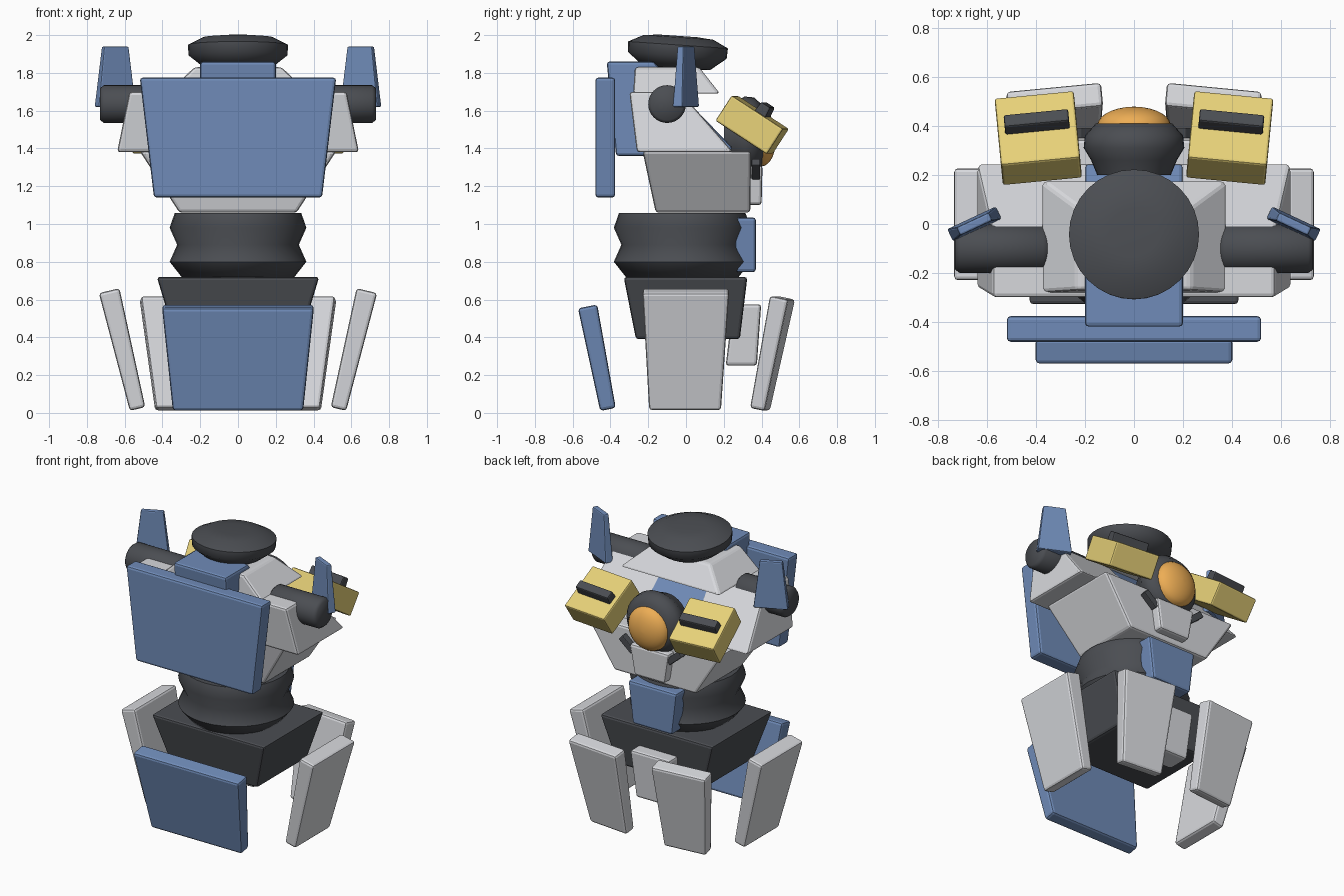
import bpy, bmesh
from math import radians, cos, sin, pi
from mathutils import Matrix, Euler, Vector

if "Cube" in bpy.data.objects:
    bpy.data.objects.remove(bpy.data.objects["Cube"])


def material(name, rgb):
    m = bpy.data.materials.new(name)
    m.diffuse_color = (*rgb, 1)
    m.use_nodes = True
    m.node_tree.nodes["Principled BSDF"].inputs["Base Color"].default_value = m.diffuse_color
    return m


BLUE = material("blue", (0.16, 0.26, 0.48))
DARK = material("dark_grey", (0.07, 0.075, 0.085))
WHITE = material("light_grey", (0.68, 0.69, 0.72))
YELLOW = material("yellow", (0.80, 0.64, 0.19))
ORANGE = material("orange", (0.85, 0.42, 0.09))


def finish(name, bm, mat, loc, rot, mirror, bevel=0.0, smooth=False):
    """Bake the placement into the mesh, so mirroring works about x = 0."""
    bm.transform(Matrix.Translation(loc) @ Euler([radians(a) for a in rot]).to_matrix().to_4x4())
    bmesh.ops.recalc_face_normals(bm, faces=bm.faces[:])
    for f in bm.faces:
        f.smooth = smooth
    me = bpy.data.meshes.new(name)
    bm.to_mesh(me)
    bm.free()
    me.materials.append(mat)
    ob = bpy.data.objects.new(name, me)
    bpy.context.collection.objects.link(ob)
    if bevel:
        b = ob.modifiers.new("bevel", 'BEVEL')
        b.width, b.segments, b.limit_method = bevel, 2, 'ANGLE'
    if mirror:
        ob.modifiers.new("mirror", 'MIRROR').use_mirror_merge = False
    return ob


def block(name, mat, z0, bot, z1, top, loc=(0, 0, 0), rot=(0, 0, 0), mirror=False, bevel=0.016):
    """Tapered box between two rectangles (x0, x1, y0, y1)."""
    bm = bmesh.new()
    rings = []
    for z, (x0, x1, y0, y1) in ((z0, bot), (z1, top)):
        rings.append([bm.verts.new(p) for p in ((x0, y0, z), (x1, y0, z), (x1, y1, z), (x0, y1, z))])
    a, b = rings
    bm.faces.new(a)
    bm.faces.new(b)
    for i in range(4):
        j = (i + 1) % 4
        bm.faces.new((a[i], a[j], b[j], b[i]))
    return finish(name, bm, mat, loc, rot, mirror, bevel)


def lathe(name, mat, profile, loc=(0, 0, 0), rot=(0, 0, 0), mirror=False, n=32):
    """Closed turned body from (radius, z) points, axis along local z."""
    bm = bmesh.new()
    rings = [[bm.verts.new((r * cos(2 * pi * i / n), r * sin(2 * pi * i / n), z)) for i in range(n)]
             for r, z in profile]
    for a, b in zip(rings, rings[1:]):
        for i in range(n):
            j = (i + 1) % n
            bm.faces.new((a[i], a[j], b[j], b[i]))
    bm.faces.new(rings[0])
    bm.faces.new(rings[-1])
    ob = finish(name, bm, mat, loc, rot, mirror, smooth=True)
    bpy.ops.object.select_all(action='DESELECT')
    ob.select_set(True)
    bpy.context.view_layer.objects.active = ob
    bpy.ops.object.shade_smooth_by_angle(angle=radians(55))
    return ob


def extrude_side(name, mat, outline, half, bevel=0.016):
    """Solid from a (y, z) outline, extruded to x = +-half."""
    bm = bmesh.new()
    f = bm.faces.new([bm.verts.new((-half, y, z)) for y, z in outline])
    ext = bmesh.ops.extrude_face_region(bm, geom=[f])
    bmesh.ops.translate(bm, vec=Vector((2 * half, 0, 0)),
                        verts=[v for v in ext["geom"] if isinstance(v, bmesh.types.BMVert)])
    return finish(name, bm, mat, (0, 0, 0), (0, 0, 0), False, bevel)


# Neck disc and flared collar
lathe("neck_disc", DARK, [(0.12, -0.085), (0.18, -0.08), (0.262, -0.015), (0.265, 0.04),
                          (0.185, 0.08), (0.10, 0.088)], (0, -0.045, 1.908), (-4, 0, 0))
block("collar", WHITE, 1.69, (-0.38, 0.38, -0.28, 0.18), 1.83, (-0.23, 0.23, -0.27, 0.07))

# Torso: blue core, shoulder blocks, tapered abdomen
extrude_side("chest_core", BLUE, [(-0.42, 1.86), (-0.17, 1.86), (-0.03, 1.69), (0.25, 1.40),
                                  (0.20, 1.36), (-0.37, 1.36)], 0.2)
block("shoulder_block", WHITE, 1.38, (0.17, 0.64, -0.26, 0.25), 1.70, (0.17, 0.575, -0.30, -0.03), mirror=True)
block("abdomen", WHITE, 1.06, (-0.31, 0.31, -0.16, 0.34), 1.385, (-0.52, 0.52, -0.23, 0.345))
block("front_plate", BLUE, 1.14, (-0.445, 0.445, -0.48, -0.375), 1.775, (-0.52, 0.52, -0.48, -0.375))

# Shoulder sleeves and fins
lathe("shoulder_sleeve", DARK, [(0.06, 0.33), (0.1, 0.37), (0.1, 0.71), (0.085, 0.73)],
      (0, -0.10, 1.635), (0, 90, 0), True)
block("shoulder_fin", BLUE, 1.62, (-0.11, 0.11, -0.028, 0.028), 1.94, (-0.072, 0.072, -0.018, 0.018),
      (0.65, 0, 0), (0, 0, -25), True, 0.008)

# Eye housing and lens on the +y side
lathe("eye_housing", DARK, [(0.15, 0.20), (0.175, 0.26), (0.205, 0.31), (0.2, 0.36), (0.155, 0.41)],
      (0, 0, 1.47), (-90, 0, 0))
lathe("eye_lens", ORANGE, [(0.15 * cos(a * pi / 14), 0.40 + 0.078 * sin(a * pi / 14))
                           for a in range(7)] + [(0.004, 0.478)], (0, 0, 1.455), (-90, 0, 0))
block("chin_guard", WHITE, 1.10, (-0.115, 0.115, 0.32, 0.40), 1.31, (-0.15, 0.15, 0.31, 0.405))
block("chin_pin", DARK, -0.06, (-0.022, 0.022, -0.022, 0.022), 0.06, (-0.022, 0.022, -0.022, 0.022),
      (0.18, 0.37, 1.29), (0, 50, 0), True, 0.005)

# Yellow vent boxes with dark bars
VENT, TILT = (0.39, 0.35, 1.525), (-33, 0, -5.5)
vent = (-0.162, 0.162, -0.163, 0.163)
block("vent_box", YELLOW, -0.08, vent, 0.08, vent, VENT, TILT, True, 0.01)
block("vent_bar", DARK, 0.07, (-0.132, 0.132, -0.02, 0.05), 0.135, (-0.132, 0.132, -0.015, 0.042),
      VENT, TILT, True, 0.008)

# Waist bellows, hips and back waist guard
lathe("waist_bellows", DARK, [(0.335, 1.058), (0.362, 0.98), (0.322, 0.89), (0.362, 0.80), (0.295, 0.715)],
      (0, -0.02, 0))
block("hips", DARK, 0.39, (-0.33, 0.33, -0.265, 0.285), 0.72, (-0.43, 0.43, -0.33, 0.325))
block("waist_guard", BLUE, 0.745, (-0.15, 0.15, 0.26, 0.37), 1.035, (-0.185, 0.185, 0.26, 0.37))
block("tail_guard", WHITE, 0.25, (-0.12, 0.12, 0.21, 0.375), 0.575, (-0.15, 0.15, 0.25, 0.398))

# Hanging skirt plates
block("front_skirt", BLUE, -0.278, (-0.345, 0.345, -0.042, 0.042), 0.278, (-0.402, 0.402, -0.052, 0.052),
      (0, -0.467, 0.291), (11.2, 0, 0))
block("side_skirt", WHITE, -0.322, (-0.042, 0.042, -0.195, 0.185), 0.322, (-0.056, 0.056, -0.23, 0.228),
      (0.607, 0, 0.334), (0, 13.5, 0), True)
block("back_skirt", WHITE, -0.302, (-0.175, 0.125, -0.04, 0.04), 0.302, (-0.195, 0.195, -0.05, 0.05),
      (0.318, 0.45, 0.314), (-11.7, 0, -5.5), True)
